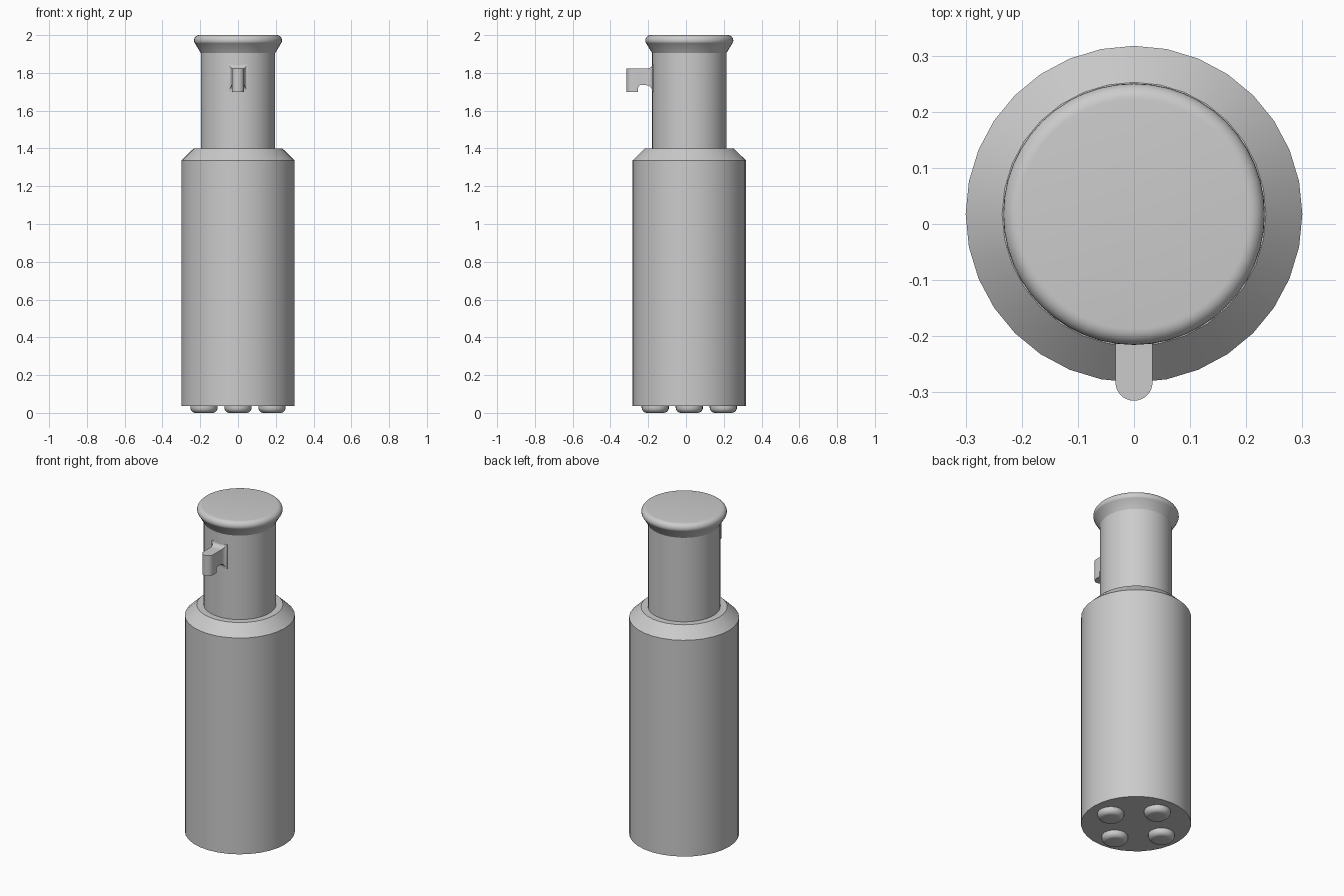
import bpy, bmesh, math

if "Cube" in bpy.data.objects:
    bpy.data.objects.remove(bpy.data.objects["Cube"])

CY = 0.0175   # y of the main axis (the hook sticks out to the front)

grey = bpy.data.materials.new("plain grey")
grey.diffuse_color = (0.6, 0.6, 0.6, 1)
grey.use_nodes = True
grey.node_tree.nodes["Principled BSDF"].inputs["Base Color"].default_value = grey.diffuse_color


def finish(name, bm, angle=30):
    bmesh.ops.recalc_face_normals(bm, faces=bm.faces[:])
    me = bpy.data.meshes.new(name)
    bm.to_mesh(me)
    bm.free()
    me.materials.append(grey)
    ob = bpy.data.objects.new(name, me)
    bpy.context.collection.objects.link(ob)
    bpy.ops.object.select_all(action='DESELECT')
    ob.select_set(True)
    bpy.context.view_layer.objects.active = ob
    bpy.ops.object.shade_smooth_by_angle(angle=math.radians(angle))
    return ob


def loft(name, rings, angle=30):
    """Skin a list of point rings and cap both ends."""
    bm = bmesh.new()
    rows = [[bm.verts.new(p) for p in ring] for ring in rings]
    n = len(rows[0])
    for a, b in zip(rows, rows[1:]):
        for i in range(n):
            j = (i + 1) % n
            bm.faces.new((a[i], a[j], b[j], b[i]))
    bm.faces.new(rows[0])
    bm.faces.new(rows[-1])
    return finish(name, bm, angle)


def lathe(name, profile, x=0, y=CY, n=32, angle=30):
    """Turn a (radius, z) profile round a vertical axis."""
    return loft(name, [[(x + r * math.cos(2 * math.pi * i / n),
                         y + r * math.sin(2 * math.pi * i / n), z)
                        for i in range(n)] for r, z in profile], angle)


def arc(cr, cz, rad, a0, a1, steps):
    return [(cr + rad * math.cos(math.radians(a0 + (a1 - a0) * i / steps)),
             cz + rad * math.sin(math.radians(a0 + (a1 - a0) * i / steps)))
            for i in range(steps + 1)]


# main body with chamfered shoulder
lathe("body", [(0.3, 0.037), (0.3, 1.337), (0.235, 1.4)])

# neck with flared, rounded cap
lathe("neck_and_cap", [(0.197, 1.38), (0.197, 1.905), (0.228, 1.957)]
      + arc(0.205, 1.972, 0.028, -30, 90, 8), n=48)

# four rounded feet
for k in range(4):
    a = k * math.pi / 2
    lathe("foot_%d" % (k + 1),
          [(0.072, 0.045)] + arc(0.044, 0.028, 0.028, 0, -90, 6),
          0.18 * math.cos(a), CY + 0.18 * math.sin(a), n=24)

# hook: cross-sections (y, half width, bottom z, top z) from neck to tip
W, TOP, UNDER, LOW, TIP = 0.033, 1.822, 1.735, 1.70, -0.282
sections = [(-0.14, 0.05, 1.70, 1.845)]
for i in range(7):                       # flare where the arm meets the neck
    t = math.radians(15 * i)
    f = 1 - math.sin(t)
    sections.append((-0.178 - 0.034 * (1 - math.cos(t)),
                     W + 0.018 * f, UNDER - 0.035 * f, TOP + 0.023 * f))
for i in range(4):                       # inner corner of the drop
    t = math.radians(30 * i)
    sections.append((-0.241 - 0.012 * math.sin(t), W,
                     UNDER - 0.012 * (1 - math.cos(t)), TOP))
sections.append((-0.2535, W, LOW, TOP))
for i in range(9):                       # rounded tip
    t = math.radians(10.9 * i)
    sections.append((TIP - W * math.sin(t), max(W * math.cos(t), 0.002), LOW, TOP))
loft("hook", [[(-w, y, b), (w, y, b), (w, y, t), (-w, y, t)]
              for y, w, b, t in sections])
